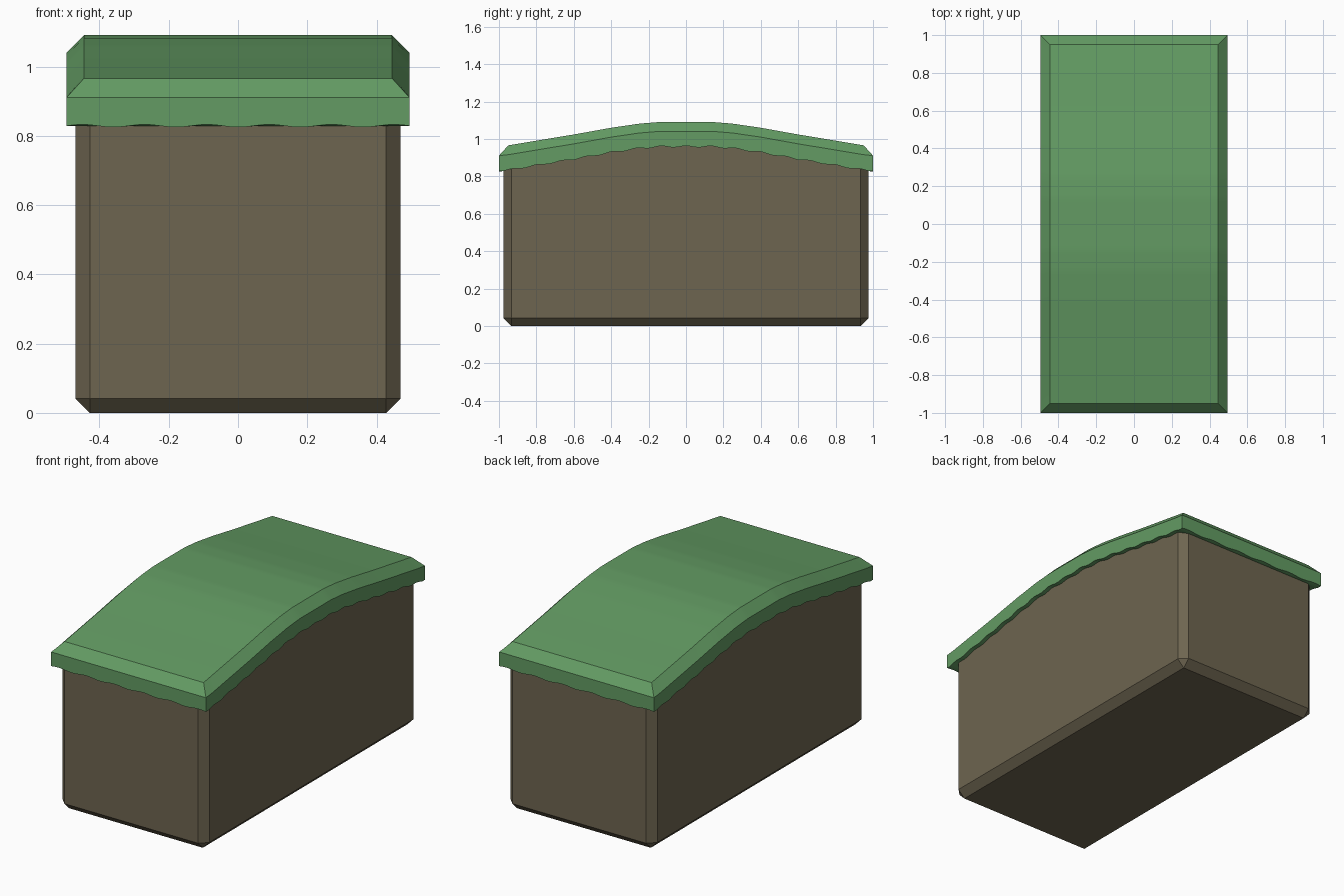
import bpy, bmesh, math

if "Cube" in bpy.data.objects:
    bpy.data.objects.remove(bpy.data.objects["Cube"])

# Hill profile: drop below the crest at distance |y| from the middle
DROP = [(0, 0), (.14, 0), (.25, .009), (.4, .031), (.6, .067),
        (.8, .1), (.95, .125), (1.01, .131)]


def drop(y):
    y = abs(y)
    for (a, da), (b, db) in zip(DROP, DROP[1:]):
        if y <= b:
            return -(da + (db - da) * (y - a) / (b - a))
    return -DROP[-1][1]


def finish(name, bm, color):
    bmesh.ops.recalc_face_normals(bm, faces=bm.faces)
    me = bpy.data.meshes.new(name)
    bm.to_mesh(me)
    bm.free()
    ob = bpy.data.objects.new(name, me)
    bpy.context.collection.objects.link(ob)
    mat = bpy.data.materials.new(name + "_color")
    mat.diffuse_color = color
    mat.use_nodes = True
    mat.node_tree.nodes["Principled BSDF"].inputs["Base Color"].default_value = mat.diffuse_color
    me.materials.append(mat)
    bpy.ops.object.select_all(action='DESELECT')
    ob.select_set(True)
    bpy.context.view_layer.objects.active = ob
    bpy.ops.object.shade_smooth_by_angle(angle=math.radians(30))
    return ob


# Earth block: hill profile extruded across x, then chamfered
bm = bmesh.new()
HX, HY, N = .47, .975, 32
ys = [-HY + 2 * HY * i / N for i in range(N + 1)]
profile = [(HY, 0), (-HY, 0)] + [(y, 1.0 + drop(y)) for y in ys]
face = bm.faces.new([bm.verts.new((-HX, y, z)) for y, z in profile])
ext = bmesh.ops.extrude_face_region(bm, geom=[face])
bmesh.ops.translate(bm, vec=(2 * HX, 0, 0),
                    verts=[v for v in ext['geom'] if isinstance(v, bmesh.types.BMVert)])
edges = []
for e in bm.edges:
    a, b = (v.co for v in e.verts)
    low = a.z < .01 and b.z < .01
    upright = abs(a.z - b.z) > .5
    if low or upright:
        edges.append(e)
bmesh.ops.bevel(bm, geom=edges, offset=.042, offset_type='OFFSET',
                segments=1, profile=.5, affect='EDGES')
finish("earth_block", bm, (.155, .13, .08, 1))

# Grass cap: curved sheets joined by a vertical rim and a chamfer
bm = bmesh.new()
NX, NY = 44, 100


def sheet_vert(i, j, hx, hy, z, wave):
    x, y = hx * (2 * i / NX - 1), hy * (2 * j / NY - 1)
    if wave:
        ripple = (-math.cos(2 * math.pi * x / .18) if j in (0, NY)
                  else math.cos(2 * math.pi * y / .133))
        z += .004 * ripple
    return bm.verts.new((x, y, z + drop(y)))


border = ([(i, 0) for i in range(NX)] + [(NX, j) for j in range(NY)]
          + [(i, NY) for i in range(NX, 0, -1)] + [(0, j) for j in range(NY, 0, -1)])
every = [(i, j) for i in range(NX + 1) for j in range(NY + 1)]
levels = [(every, .495, 1.0, .959, True),
          (border, .495, 1.0, 1.041, False),
          (every, .445, .95, 1.091, False)]
rings = [{k: sheet_vert(*k, hx, hy, z, w) for k in keys}
         for keys, hx, hy, z, w in levels]
for low, high in zip(rings, rings[1:]):
    for a, b in zip(border, border[1:] + border[:1]):
        bm.faces.new((low[a], low[b], high[b], high[a]))
for ring in (rings[0], rings[2]):
    for i in range(NX):
        for j in range(NY):
            bm.faces.new((ring[i, j], ring[i + 1, j], ring[i + 1, j + 1], ring[i, j + 1]))
finish("grass_cap", bm, (.125, .33, .125, 1))
